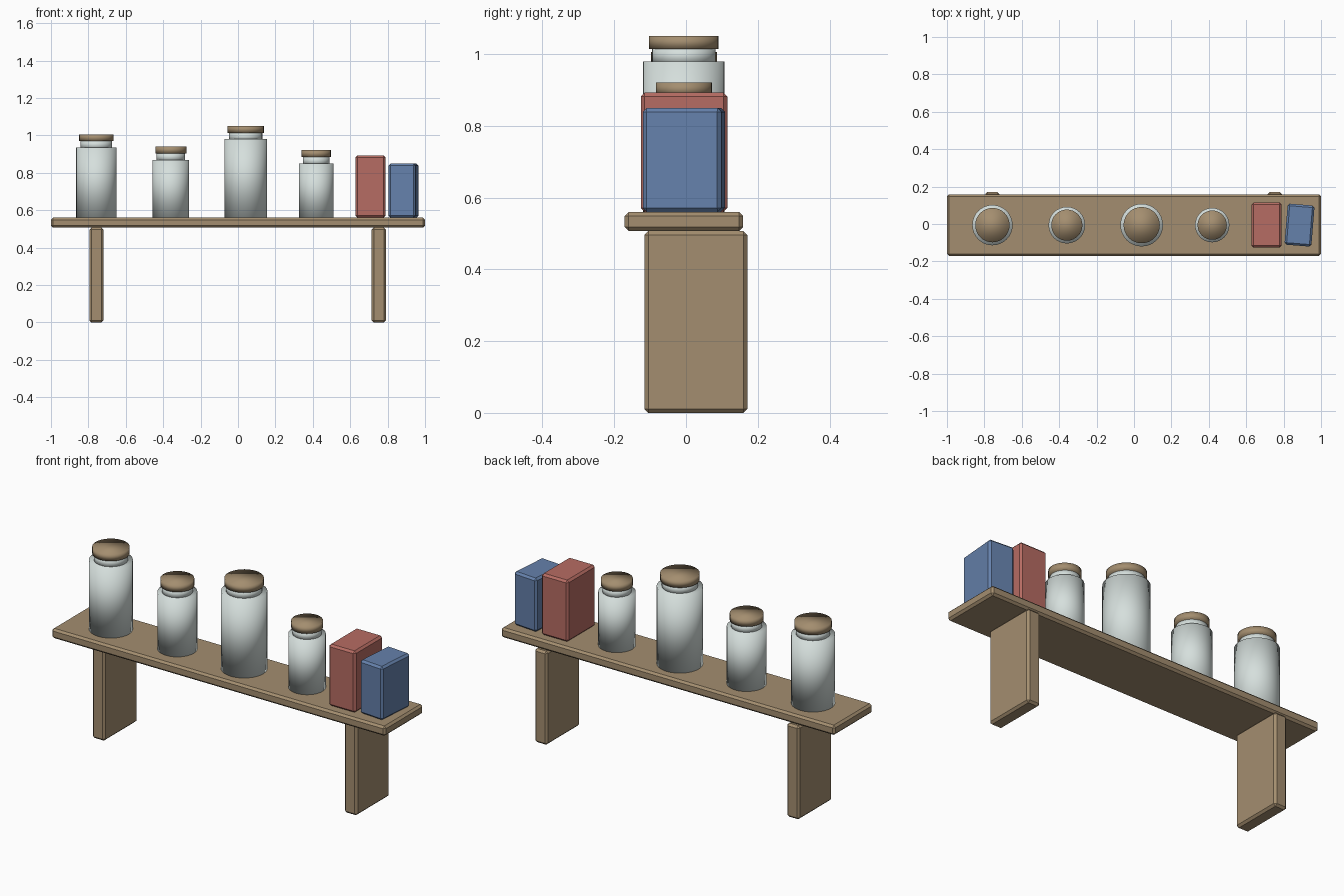
import bpy
import math

cube = bpy.data.objects.get("Cube")
if cube:
    bpy.data.objects.remove(cube, do_unlink=True)


def material(name, color):
    mat = bpy.data.materials.new(name)
    mat.use_nodes = True
    rgba = (*color, 1.0)
    mat.diffuse_color = rgba
    mat.node_tree.nodes["Principled BSDF"].inputs["Base Color"].default_value = rgba
    return mat


wood = material("wood", (0.37, 0.27, 0.16))
glass = material("pale glass", (0.67, 0.74, 0.72))
red = material("book red", (0.47, 0.15, 0.125))
blue = material("book blue", (0.13, 0.22, 0.41))


def block(name, low, high, mat, turn=0.0, chamfer=0.011):
    """Chamfered box between two corners, turned about its own vertical axis."""
    centre = [(a + b) / 2 for a, b in zip(low, high)]
    bpy.ops.mesh.primitive_cube_add(size=1, location=centre)
    obj = bpy.context.object
    obj.name = name
    obj.scale = [b - a for a, b in zip(low, high)]
    bpy.ops.object.transform_apply(location=False, rotation=False, scale=True)
    obj.rotation_euler.z = turn
    bevel = obj.modifiers.new("chamfer", "BEVEL")
    bevel.width = chamfer
    bevel.segments = 1
    obj.data.materials.append(mat)
    return obj


def cylinder(name, x, y, radius, bottom, top, mat):
    bpy.ops.mesh.primitive_cylinder_add(
        vertices=32, radius=radius, depth=top - bottom,
        location=(x, y, (bottom + top) / 2))
    obj = bpy.context.object
    obj.name = name
    bpy.ops.object.shade_smooth()
    obj.data.materials.append(mat)
    return obj


SHELF_TOP = 0.56
MID_Y = -0.006

# Shelf board and its two brackets
block("shelf_board", (-1, -0.171, 0.507), (1, 0.159, SHELF_TOP), wood)
for side, x in (("right", -0.757), ("left", 0.753)):
    block(side + "_bracket", (x - 0.038, -0.116, 0), (x + 0.038, 0.171, 0.507), wood)

# Jars: position, body radius, shoulder height
jars = (
    (-0.757, 0.108, 0.935),
    (-0.359, 0.098, 0.87),
    (0.041, 0.114, 0.98),
    (0.418, 0.092, 0.85),
)
for i, (x, radius, shoulder) in enumerate(jars, 1):
    lid_base = shoulder + 0.034
    cylinder(f"jar_body_{i}", x, MID_Y, radius, SHELF_TOP, shoulder, glass)
    cylinder(f"jar_neck_{i}", x, MID_Y, radius * 0.78, shoulder - 0.01, lid_base + 0.005, glass)
    cylinder(f"jar_lid_{i}", x, MID_Y, radius * 0.85, lid_base, lid_base + 0.037, wood)

# Books standing at the end, the outer one slightly turned
block("red_book", (0.628, -0.126, SHELF_TOP), (0.789, 0.115, 0.893), red)
block("blue_book", (0.813, -0.116, SHELF_TOP), (0.957, 0.104, 0.85), blue,
      turn=math.radians(-4.6))
